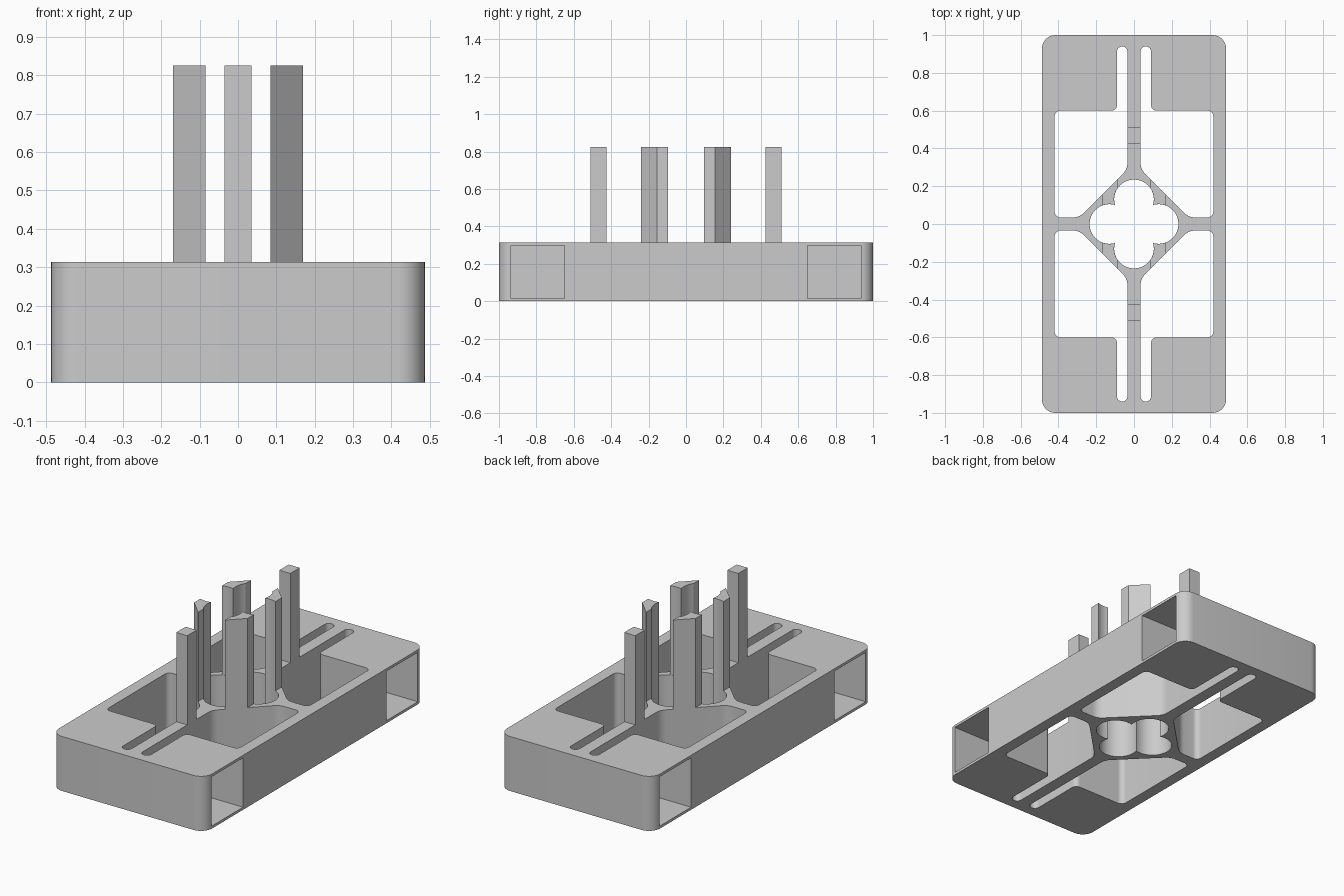
import bpy, bmesh, math
from mathutils import Vector

cube = bpy.data.objects.get("Cube")
if cube:
    bpy.data.objects.remove(cube, do_unlink=True)

TOP, POST_TOP = 0.313, 0.825
LOBE, RADIUS = 0.13, 0.105      # lobe centre offset and radius of the centre opening
QUADRANTS = [(1, 1), (-1, 1), (-1, -1), (1, -1)]

grey = bpy.data.materials.new("light_grey")
grey.use_nodes = True
grey.diffuse_color = (0.6, 0.6, 0.6, 1)
grey.node_tree.nodes["Principled BSDF"].inputs["Base Color"].default_value = (0.6, 0.6, 0.6, 1)


def arc(cx, cy, r, a0, a1, steps):
    angles = [a0 + (a1 - a0) * i / steps for i in range(steps + 1)]
    return [(cx + r * math.cos(a), cy + r * math.sin(a)) for a in angles]


def fillet(corners, steps=8):
    """Round each (x, y, radius) corner of a closed outline."""
    out = []
    for i, (x, y, r) in enumerate(corners):
        p = Vector((x, y))
        u = (Vector(corners[i - 1][:2]) - p).normalized()
        v = (Vector(corners[(i + 1) % len(corners)][:2]) - p).normalized()
        half = u.angle(v) / 2
        centre = p + (u + v).normalized() * r / math.sin(half)
        start = p + u * r / math.tan(half) - centre
        end = p + v * r / math.tan(half) - centre
        a0 = math.atan2(start.y, start.x)
        turn = math.atan2(start.x * end.y - start.y * end.x, start.dot(end))
        out += arc(centre.x, centre.y, r, a0, a0 + turn, steps)
    return out


def prism(bm, outline, z0, z1):
    low = [bm.verts.new((x, y, z0)) for x, y in outline]
    high = [bm.verts.new((x, y, z1)) for x, y in outline]
    bm.faces.new(low[::-1])
    bm.faces.new(high)
    for i in range(len(low)):
        bm.faces.new((low[i - 1], low[i], high[i], high[i - 1]))


def make(name, prisms):
    bm = bmesh.new()
    for outline, z0, z1 in prisms:
        prism(bm, outline, z0, z1)
    bmesh.ops.recalc_face_normals(bm, faces=bm.faces[:])
    mesh = bpy.data.meshes.new(name)
    bm.to_mesh(mesh)
    bm.free()
    mesh.materials.append(grey)
    obj = bpy.data.objects.new(name, mesh)
    bpy.context.collection.objects.link(obj)
    return obj


def flip(outline, sx, sy):
    return [(x * sx, y * sy) for x, y in outline]


def rect(x0, x1, y0, y1):
    return [(x0, y0), (x1, y0), (x1, y1), (x0, y1)]


# Base block with rounded upright corners
w, d, r = 0.487, 1.0, 0.07
base = make("base_block", [(fillet([(w, -d, r), (w, d, r), (-w, d, r), (-w, -d, r)]), 0, TOP)])

# Quarter window with its long slot and diagonal inner edge
window = fillet([(0.42, 0.035, 0.03), (0.42, 0.6, 0.03), (0.09, 0.6, 0.03),
                 (0.09, 0.94, 0.027), (0.035, 0.94, 0.027),
                 (0.035, 0.29, 0.08), (0.29, 0.035, 0.08)])

# Four-lobed centre opening
cusp = (LOBE + math.sqrt(2 * RADIUS ** 2 - LOBE ** 2)) / 2
sweep = math.atan2(cusp, cusp - LOBE)
flower = []
for k in range(4):
    turn = k * math.pi / 2
    flower += arc(LOBE * math.cos(turn), LOBE * math.sin(turn), RADIUS,
                  turn - sweep, turn + sweep, 24)[:-1]

# Cut windows, centre opening and the side pockets
cuts = [(flower, -0.1, 0.5)]
for sx, sy in QUADRANTS:
    cuts.append((flip(window, sx, sy), -0.1, 0.5))
    cuts.append((flip(rect(0.14, 0.6, 0.65, 0.935), sx, sy), 0.015, 0.298))
cutter = make("opening_cutter", cuts)
cutter.hide_render = True
mod = base.modifiers.new("openings", 'BOOLEAN')
mod.operation, mod.solver, mod.object = 'DIFFERENCE', 'EXACT', cutter
bpy.context.view_layer.objects.active = base
base.select_set(True)
bpy.ops.object.modifier_apply(modifier=mod.name)
bpy.data.objects.remove(cutter, do_unlink=True)

# Posts on the diagonal frame, following the lobed opening on the inside
x0, x1, edge = 0.085, 0.17, 0.325
a_end = math.acos((x1 - LOBE) / RADIUS)
section = [(x0, edge - x0), (x1, edge - x1)]
section += arc(LOBE, 0, RADIUS, a_end, sweep, 10)
section += arc(0, LOBE, RADIUS, math.pi / 2 - sweep, math.acos(x0 / RADIUS), 10)[1:]
parts = [base]
for i, (sx, sy) in enumerate(QUADRANTS):
    parts.append(make(f"diagonal_post_{i + 1}", [(flip(section, sx, sy), TOP, POST_TOP)]))

# Square posts on the long centre bar
for name, sy in (("front_post", -1), ("back_post", 1)):
    parts.append(make(name, [(flip(rect(-0.035, 0.035, 0.425, 0.51), 1, sy), TOP, POST_TOP)]))

# Smooth rounded walls, keep corners sharp
bpy.ops.object.select_all(action='DESELECT')
for obj in parts:
    obj.select_set(True)
bpy.context.view_layer.objects.active = base
bpy.ops.object.shade_smooth_by_angle(angle=math.radians(30))
